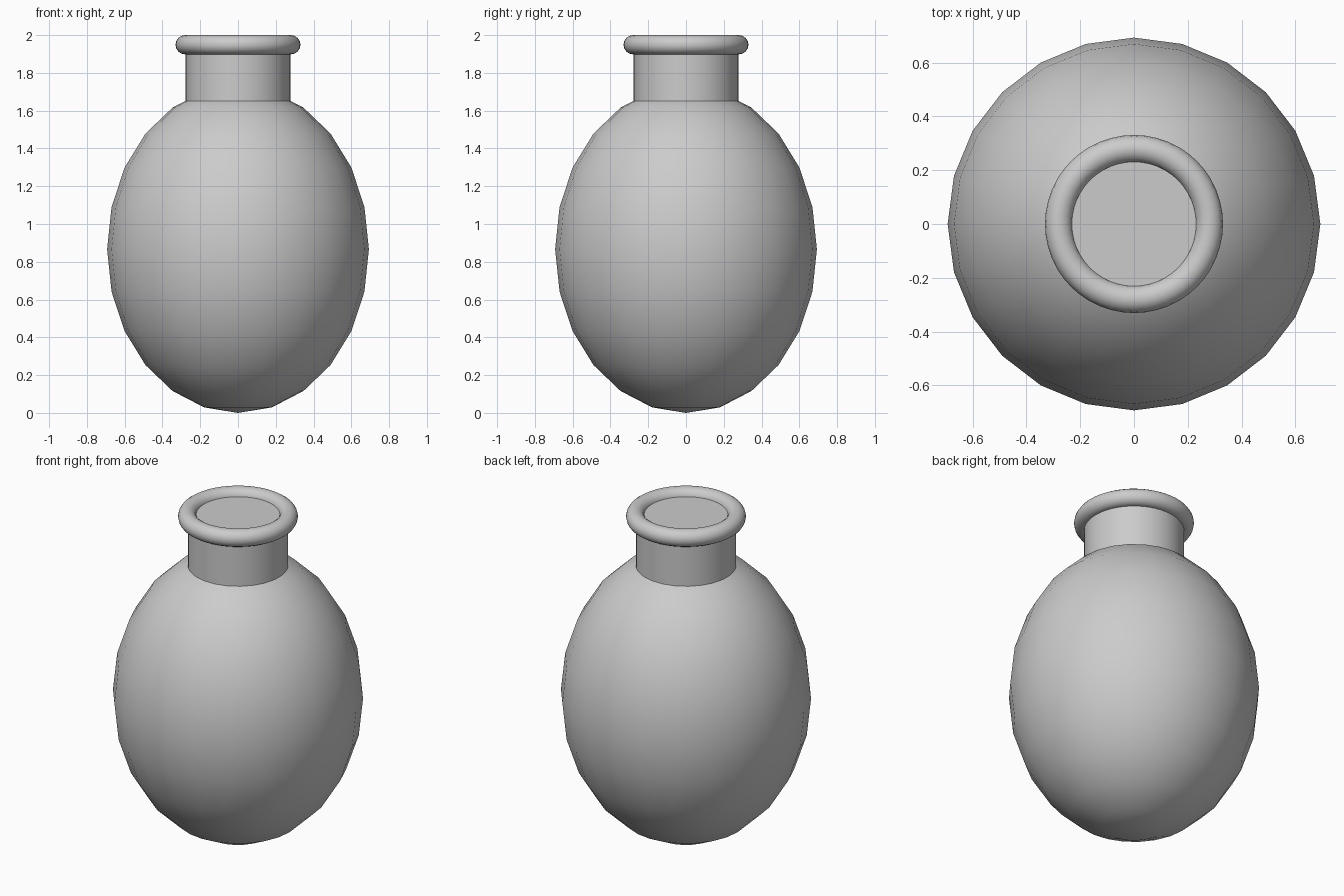
import bpy

if "Cube" in bpy.data.objects:
    bpy.data.objects.remove(bpy.data.objects["Cube"])


def finish(name):
    obj = bpy.context.object
    obj.name = name
    bpy.ops.object.transform_apply(location=False, rotation=False, scale=True)
    bpy.ops.object.shade_smooth_by_angle()
    return obj


# Egg-shaped body: low-poly sphere stretched vertically
bpy.ops.mesh.primitive_uv_sphere_add(segments=24, ring_count=12, radius=0.693,
                                     location=(0, 0, 0.866))
bpy.context.object.scale.z = 1.25
finish("body")

# Straight neck, capped inside the lip
bottom, top = 1.58, 1.96
bpy.ops.mesh.primitive_cylinder_add(vertices=48, radius=0.277, depth=top - bottom,
                                    location=(0, 0, (top + bottom) / 2))
finish("neck")

# Rounded lip
bpy.ops.mesh.primitive_torus_add(major_segments=48, minor_segments=16,
                                 major_radius=0.28, minor_radius=0.051,
                                 location=(0, 0, 1.949))
finish("lip")
